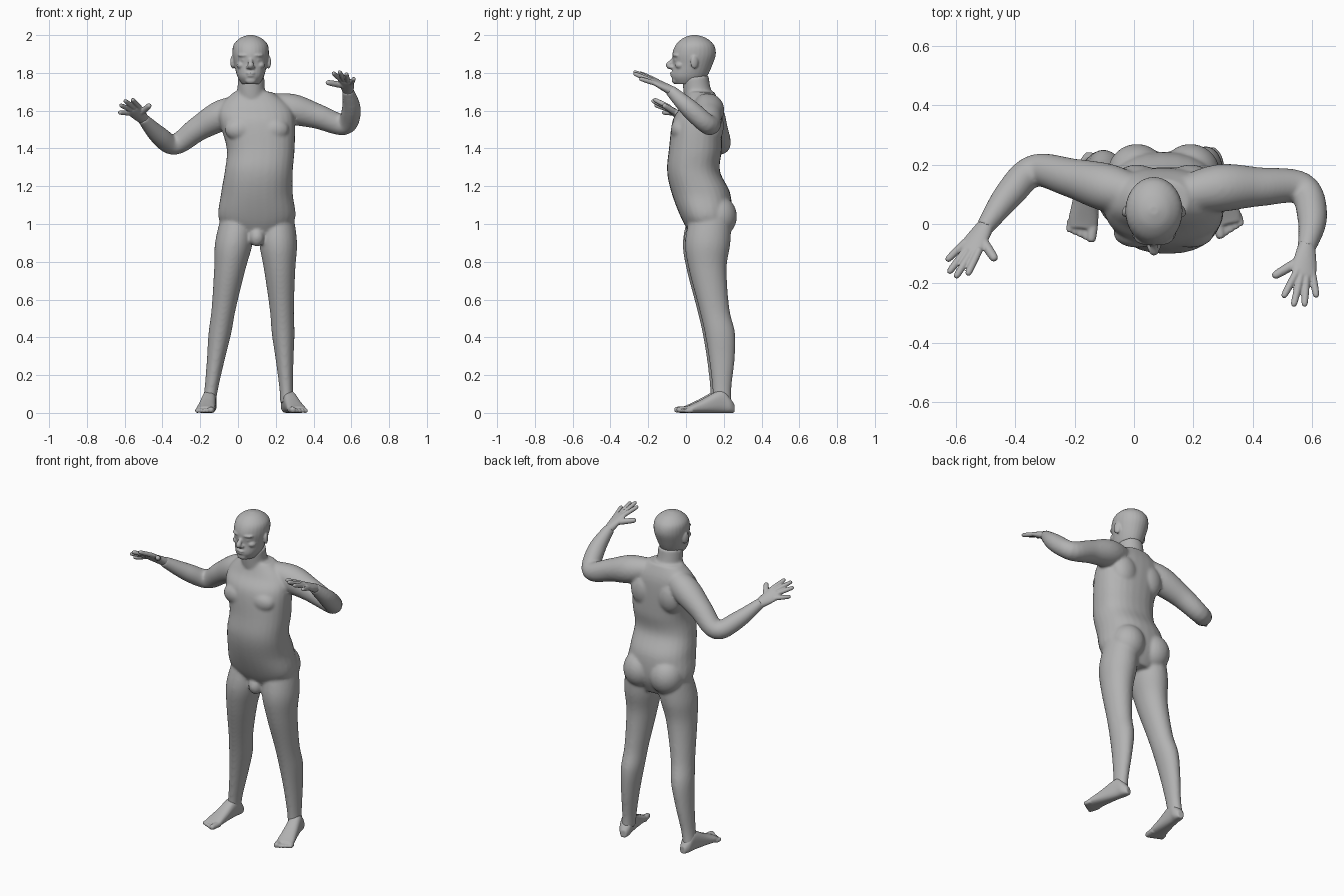
import bpy, bmesh, math
from mathutils import Vector, Matrix

if "Cube" in bpy.data.objects:
    bpy.data.objects.remove(bpy.data.objects["Cube"])

skin = bpy.data.materials.new("plain grey")
skin.use_nodes = True
grey = (.45, .45, .45, 1)
skin.diffuse_color = grey
skin.node_tree.nodes["Principled BSDF"].inputs["Base Color"].default_value = grey
UP = Vector((0, 0, 1))
LEVEL = Matrix.Identity(3)


def spline(rows, steps=6):
    """Smoothly interpolate rows of numbers (Catmull-Rom)."""
    rows = [Vector(row) for row in rows]
    result = []
    for i in range(len(rows) - 1):
        start, end = rows[i], rows[i + 1]
        before, after = rows[max(i - 1, 0)], rows[min(i + 2, len(rows) - 1)]
        for k in range(steps):
            t = k / steps
            bend_in, bend_out = (end - before) / 2, (after - start) / 2
            blend = t * t * (3 - 2 * t)
            result.append(start.lerp(end, blend) + bend_in * (t * (1 - t) ** 2)
                          - bend_out * (t * t * (1 - t)))
    return result + [rows[-1]]


def loft(bm, rows, frame=None, power=2, sides=28):
    """Skin oval rings: each row is x, y, z, half width, half depth."""
    rows = spline(rows)
    centres = [Vector(row[:3]) for row in rows]
    rings, heading, turn = [], UP, LEVEL
    for i, row in enumerate(rows):
        if frame is None:
            ahead = (centres[min(i + 1, len(rows) - 1)] - centres[max(i - 1, 0)]).normalized()
            turn = heading.rotation_difference(ahead).to_matrix() @ turn
            heading = ahead
        basis = frame or turn
        ring = []
        for k in range(sides):
            angle = math.tau * k / sides
            c, s = math.cos(angle), math.sin(angle)
            x = math.copysign(abs(c) ** (2 / power), c) * row[3]
            y = math.copysign(abs(s) ** (2 / power), s) * row[4]
            ring.append(bm.verts.new(centres[i] + basis @ Vector((x, y, 0))))
        rings.append(ring)
    for low, high in zip(rings, rings[1:]):
        for k in range(sides):
            n = (k + 1) % sides
            bm.faces.new((low[k], low[n], high[n], high[k]))
    bm.faces.new(rings[0][::-1])
    bm.faces.new(rings[-1])


def tube(bm, points, radii):
    loft(bm, [(*point, radius, radius) for point, radius in zip(points, radii)])


def finger(bm, start, tip, radius):
    """Tapered digit with a rounded tip, rooted a little before its start."""
    start, tip = Vector(start), Vector(tip)
    tube(bm, [start.lerp(tip, t) for t in (-.2, .5, .92, 1.03)],
         [radius * taper for taper in (1, 1, .85, .4)])


def blob(bm, centre, size, turn=0):
    matrix = Matrix.Translation(centre) @ Matrix.Rotation(turn, 4, 'Z') @ Matrix.Diagonal((*size, 1))
    bmesh.ops.create_uvsphere(bm, u_segments=24, v_segments=16, radius=1, matrix=matrix)


def finish(bm, name, voxel, rounds):
    """Fuse overlapping parts into one smooth skin."""
    bmesh.ops.recalc_face_normals(bm, faces=bm.faces)
    mesh = bpy.data.meshes.new(name)
    bm.to_mesh(mesh)
    bm.free()
    mesh.materials.append(skin)
    obj = bpy.data.objects.new(name, mesh)
    bpy.context.collection.objects.link(obj)
    fuse = obj.modifiers.new("fuse", 'REMESH')
    fuse.mode = 'VOXEL'
    fuse.voxel_size = voxel
    fuse.use_smooth_shade = True
    soften = obj.modifiers.new("soften", 'SMOOTH')
    soften.factor = .5
    soften.iterations = rounds


# Torso, from crotch to base of neck
body = bmesh.new()
loft(body, [(.1, .12, .92, .1, .08), (.1, .11, 1.02, .2, .13), (.1, .08, 1.16, .19, .155),
            (.11, .04, 1.28, .18, .14), (.12, .05, 1.4, .18, .14), (.1, .06, 1.55, .2, .13),
            (.09, .08, 1.63, .18, .1), (.08, .08, 1.7, .1, .07)], LEVEL, 2.3)
blob(body, (.1, .03, .93), (.04, .04, .05))

# Buttocks, chest and shoulder blades
for side in (-1, 1):
    x = .1 + side * .09
    blob(body, (x, .17, 1.04), (.1, .1, .11))
    blob(body, (x, -.03, 1.5), (.08, .05, .06))
    blob(body, (x, .14, 1.52), (.08, .06, .1))

# Neck
tube(body, [(.08, .08, 1.62), (.07, .06, 1.7), (.07, .05, 1.78)], (.08, .073, .07))

# Legs: one profile of height, depth position, half width and half depth
leg = [(1.04, .13, .09, .11), (.9, .115, .1, .12), (.76, .115, .083, .1), (.55, .15, .064, .08),
       (.42, .18, .06, .08), (.28, .19, .047, .067), (.13, .19, .036, .05), (.05, .19, .036, .05)]
for hip, ankle, forward in ((.205, .26, 0), (0, -.155, .012)):
    loft(body, [(hip + (ankle - hip) * (1.04 - z), y - forward, z, width, depth)
                for z, y, width, depth in leg], LEVEL)

# Arms: collar, shoulder, upper arm, elbow, forearm, wrist
left_wrist, right_wrist = (.58, -.085, 1.71), (-.505, -.015, 1.56)
arm_radii = (.05, .08, .066, .054, .05, .03)
tube(body, [(.12, .09, 1.64), (.28, .12, 1.61), (.42, .125, 1.57), (.565, .12, 1.525),
            (.6, .02, 1.61), left_wrist], arm_radii)
tube(body, [(.05, .09, 1.64), (-.08, .12, 1.58), (-.21, .155, 1.505), (-.335, .18, 1.42),
            (-.42, .1, 1.47), right_wrist], arm_radii)
finish(body, "body", .008, 8)

# Head, from jaw to crown
head = bmesh.new()
mid = .067
loft(head, [(mid, *row) for row in (
    (.01, 1.74, .045, .065), (.017, 1.78, .07, .094), (.035, 1.84, .086, .104),
    (.043, 1.9, .096, .115), (.047, 1.95, .09, .1), (.046, 1.985, .055, .06),
    (.045, 2, .015, .015))], LEVEL)

# Nose, lips and chin
tube(head, [(mid, -.05, 1.89), (mid, -.075, 1.86), (mid, -.09, 1.84), (mid, -.07, 1.83)],
     (.011, .012, .017, .013))
blob(head, (mid, -.066, 1.798), (.027, .02, .008))
blob(head, (mid, -.064, 1.785), (.023, .02, .008))
blob(head, (mid, -.055, 1.76), (.03, .02, .02))

# Brows, eyes, cheekbones, nostrils and ears
for side in (-1, 1):
    for offset, y, z, size, turn in ((.036, -.05, 1.893, (.034, .02, .01), .3),
                                     (.034, -.05, 1.868, (.016, .013, .009), 0),
                                     (.05, -.03, 1.84, (.025, .027, .02), 0),
                                     (.014, -.075, 1.83, (.01, .014, .01), 0),
                                     (.094, .045, 1.858, (.012, .022, .036), .4)):
        blob(head, (mid + side * offset, y, z), size, side * turn)
finish(head, "head", .005, 4)


def hand(name, wrist, index, little, index_tip, little_tip, thumb_tip):
    """Palm and digits, spread evenly from the index to the little finger."""
    bm = bmesh.new()
    wrist, index, little, index_tip, little_tip = map(
        Vector, (wrist, index, little, index_tip, little_tip))
    knuckles = index.lerp(little, .5)
    ahead = (knuckles - wrist).normalized()
    normal = ahead.cross(little - index).normalized()
    frame = Matrix((normal.cross(ahead), normal, ahead)).transposed()
    loft(bm, [(*wrist.lerp(knuckles, t), width, depth) for t, width, depth in (
        (-.2, .028, .026), (.5, .04, .02), (1, .043, .015), (1.12, .037, .011))], frame)
    for k in range(4):
        longer = ahead if k in (1, 2) else ahead * 0
        finger(bm, index.lerp(little, k / 3) + longer * .01,
               index_tip.lerp(little_tip, k / 3) + longer * .034, .0125)
    finger(bm, wrist.lerp(index, .4), thumb_tip, .016)
    finish(bm, name, .004, 3)


hand("left_hand", left_wrist, (.543, -.17, 1.765), (.6, -.165, 1.745),
     (.503, -.245, 1.8), (.614, -.245, 1.77), (.47, -.176, 1.75))
hand("right_hand", right_wrist, (-.527, -.1, 1.625), (-.577, -.07, 1.587),
     (-.56, -.17, 1.66), (-.63, -.123, 1.59), (-.467, -.12, 1.63))


def foot(name, heel, toe, inner):
    """Foot from heel to toes; inner is the sign of x on the big toe's side."""
    bm = bmesh.new()
    heel, toe = Vector(heel), Vector(toe)
    ahead = (toe - heel).normalized()
    across = UP.cross(ahead)
    across *= inner * math.copysign(1, across.x)
    frame = Matrix((across, UP, ahead)).transposed()
    loft(bm, [(*(heel.lerp(toe, t) + UP * height / 2), width, height / 2) for t, width, height in (
        (0, .018, .045), (.1, .034, .085), (.25, .037, .12), (.6, .045, .07),
        (.78, .05, .045), (.88, .046, .033))], frame, 2.5)
    for k in range(5):
        radius = .012 if k else .017
        root = heel.lerp(toe, .82) + across * (.034 - .019 * k) + UP * radius
        finger(bm, root, root + ahead * (.058 - .006 * k), radius)
    finish(bm, name, .005, 3)


foot("left_foot", (.252, .255, 0), (.325, -.035, 0), -1)
foot("right_foot", (-.143, .24, 0), (-.178, -.05, 0), 1)
